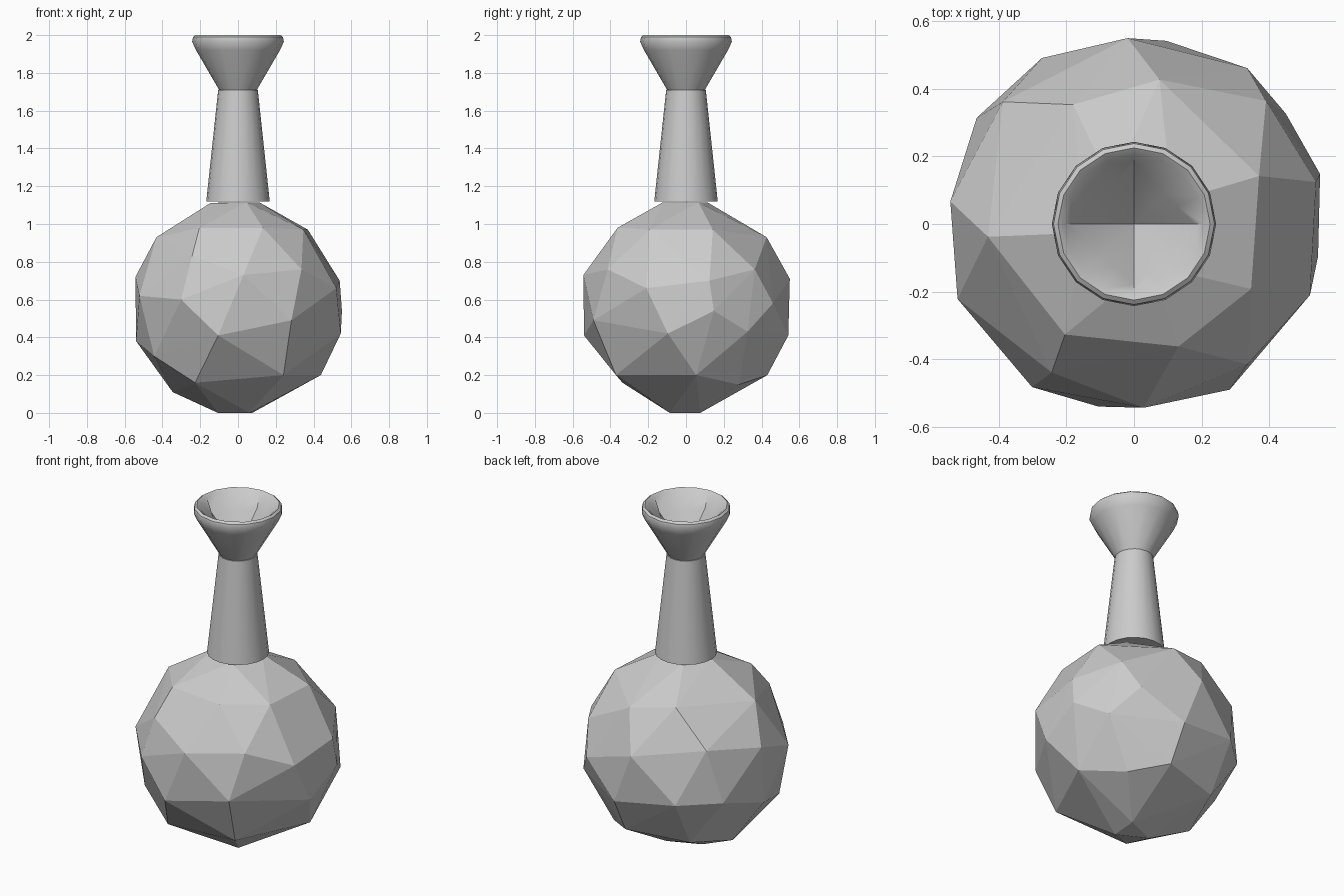
import bpy
import bmesh
from math import sin, cos, tau, radians, sqrt

cube = bpy.data.objects.get("Cube")
if cube:
    bpy.data.objects.remove(cube, do_unlink=True)

clay = bpy.data.materials.new("plain_grey")
clay.use_nodes = True
grey = (0.6, 0.6, 0.6, 1)
clay.diffuse_color = grey
clay.node_tree.nodes["Principled BSDF"].inputs["Base Color"].default_value = grey


def finish(name, bm, smooth_angle=None):
    """Turn a bmesh into a named object, flat or smooth by angle."""
    bmesh.ops.recalc_face_normals(bm, faces=bm.faces[:])
    mesh = bpy.data.meshes.new(name)
    bm.to_mesh(mesh)
    bm.free()
    mesh.materials.append(clay)
    obj = bpy.data.objects.new(name, mesh)
    bpy.context.collection.objects.link(obj)
    if smooth_angle:
        bpy.ops.object.select_all(action="DESELECT")
        obj.select_set(True)
        bpy.context.view_layer.objects.active = obj
        bpy.ops.object.shade_smooth_by_angle(angle=radians(smooth_angle))
    return obj


def round_ring(bm, radius, z, sides):
    return [bm.verts.new((radius * cos(tau * i / sides), radius * sin(tau * i / sides), z))
            for i in range(sides)]


def diamond_ring(bm, radius, z, sides):
    """Ring squeezed to a four-cornered outline."""
    ring = round_ring(bm, radius, z, sides)
    for v in ring:
        k = radius / (abs(v.co.x) + abs(v.co.y))
        v.co.x *= k
        v.co.y *= k
    return ring


def bridge(bm, rings):
    for low, high in zip(rings, rings[1:]):
        for i in range(len(low)):
            j = (i + 1) % len(low)
            bm.faces.new((low[i], low[j], high[j], high[i]))


# Faceted round body: hull of irregular (longitude, height) points on a sphere
CENTRE, RADIUS = 0.56, 0.57
facets = [
    (-54, 0), (45, 0), (180, 0),
    (-57, .2), (7, .2), (77, .2), (45, .15), (-124, .16), (171, .11), (128, .18),
    (-101, .41), (-60, .49), (-10, .42), (36, .43), (80, .41), (119, .46),
    (146, .46), (176, .38), (209, .3),
    (-122, .6), (203, .62), (54, .58), (15, .54),
    (-87, .73), (-51, .76), (-22, .66), (13, .7), (43, .76), (92, .71),
    (137, .77), (173, .72), (-119, .83),
    (21, .97), (-29, .97), (-70, .98), (-122, .98), (185, .93), (117, .97), (80, .93),
    (30, 1.115), (120, 1.115), (190, 1.11), (290, 1.115),
]
bm = bmesh.new()
for lon, z in facets:
    r = sqrt(RADIUS ** 2 - (z - CENTRE) ** 2)
    bm.verts.new((r * cos(radians(lon)), r * sin(radians(lon)), z))
bmesh.ops.convex_hull(bm, input=bm.verts[:])
finish("flask_body", bm)

# Tapered neck
bm = bmesh.new()
rings = [round_ring(bm, 0.168, 1.12, 20), round_ring(bm, 0.105, 1.71, 20)]
bridge(bm, rings)
bm.faces.new(rings[0])
bm.faces.new(rings[1])
finish("neck", bm, 30)

# Flared mouth with a soft rim and a four-sided hollow
bm = bmesh.new()
sides = 16
profile = [(0.1, 1.71), (0.222, 1.92), (0.243, 1.965), (0.238, 1.99), (0.225, 2.0), (0.205, 1.985)]
rings = [round_ring(bm, r, z, sides) for r, z in profile]
rings.append(diamond_ring(bm, 0.18, 1.91, sides))
bridge(bm, rings)
bm.faces.new(rings[0])
pit = bm.verts.new((0, 0, 1.73))
for a, b in zip(rings[-1], rings[-1][1:] + rings[-1][:1]):
    bm.faces.new((a, b, pit))
finish("flared_mouth", bm, 40)
